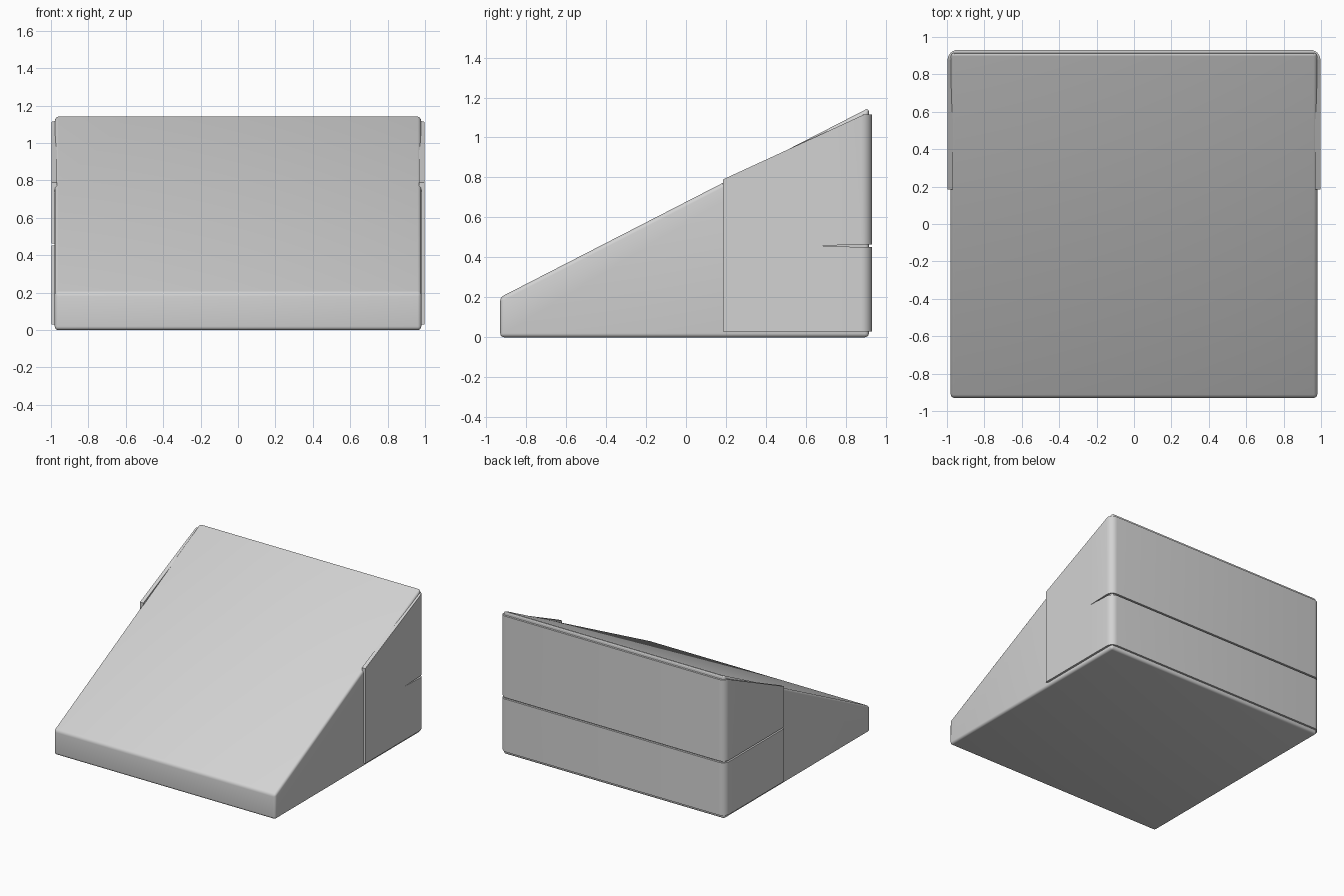
import bpy, bmesh, math
from mathutils import Vector

cube = bpy.data.objects.get("Cube")
if cube:
    bpy.data.objects.remove(cube, do_unlink=True)

grey = bpy.data.materials.new("plain grey")
grey.use_nodes = True
COLOUR = (0.65, 0.65, 0.65, 1)
grey.diffuse_color = COLOUR
grey.node_tree.nodes["Principled BSDF"].inputs["Base Color"].default_value = COLOUR


def finish(bm, name):
    """Turn a bmesh into a smooth-shaded object with sharp creases."""
    bmesh.ops.recalc_face_normals(bm, faces=bm.faces)
    mesh = bpy.data.meshes.new(name)
    bm.to_mesh(mesh)
    bm.free()
    mesh.materials.append(grey)
    obj = bpy.data.objects.new(name, mesh)
    bpy.context.collection.objects.link(obj)
    bpy.ops.object.select_all(action='DESELECT')
    obj.select_set(True)
    bpy.context.view_layer.objects.active = obj
    bpy.ops.object.shade_smooth_by_angle(angle=math.radians(35))
    return obj


# Wedge body: side profile pushed across the width, with rounded edges
HALF = 0.98
profile = [(-0.93, 0), (0.915, 0), (0.915, 1.148), (-0.93, 0.2)]
bm = bmesh.new()
face = bm.faces.new([bm.verts.new((-HALF, y, z)) for y, z in profile])
pushed = bmesh.ops.extrude_face_region(bm, geom=[face])["geom"]
bmesh.ops.translate(bm, vec=(2 * HALF, 0, 0),
                    verts=[v for v in pushed if isinstance(v, bmesh.types.BMVert)])
bmesh.ops.recalc_face_normals(bm, faces=bm.faces)
bmesh.ops.bevel(bm, geom=list(bm.edges), offset=0.02, segments=4,
                profile=0.5, affect='EDGES')
finish(bm, "wedge_body")

# Path of the wrap-around panels as (outer point, outward normal) pairs
FRONT, RADIUS, THICK = 0.185, 0.055, 0.03
CORNER_X, CORNER_Y = 0.942, 0.876


def corner(side):
    """Quarter round from the side face to the back face."""
    for i in range(7):
        a = math.radians(90 * i / 6)
        n = Vector((side * math.cos(a), math.sin(a)))
        yield Vector((side * CORNER_X, CORNER_Y)) + n * RADIUS, n


def side_points(side):
    for y in (FRONT, 0.4, 0.68):
        yield Vector((side * (CORNER_X + RADIUS), y)), Vector((side, 0))
    yield from corner(side)


path = list(side_points(-1)) + list(side_points(1))[::-1]


def gap(p):
    """Half height of the seam; it closes along the left side."""
    if p.x > CORNER_X:
        return 0.007 * max(0, min(1, (p.y - 0.68) / 0.2))
    return 0.006


def base(p):
    return 0.03


def seam_low(p):
    return 0.458 - gap(p)


def seam_high(p):
    return 0.458 + gap(p)


def crest(p):
    return min(1.115, 0.79 + 0.46 * (p.y - FRONT))


def panel(name, low, high):
    """Thin shell that follows the path between two height rules."""
    bm = bmesh.new()
    rings = []
    for p, n in path:
        q = p - n * THICK
        rings.append([bm.verts.new((c.x, c.y, h(p)))
                      for c, h in ((p, low), (p, high), (q, high), (q, low))])
    for a, b in zip(rings, rings[1:]):
        for i in range(4):
            j = (i + 1) % 4
            bm.faces.new((a[i], a[j], b[j], b[i]))
    bm.faces.new(rings[0])
    bm.faces.new(rings[-1][::-1])
    finish(bm, name)


panel("lower_wrap_panel", base, seam_low)
panel("upper_wrap_panel", seam_high, crest)
